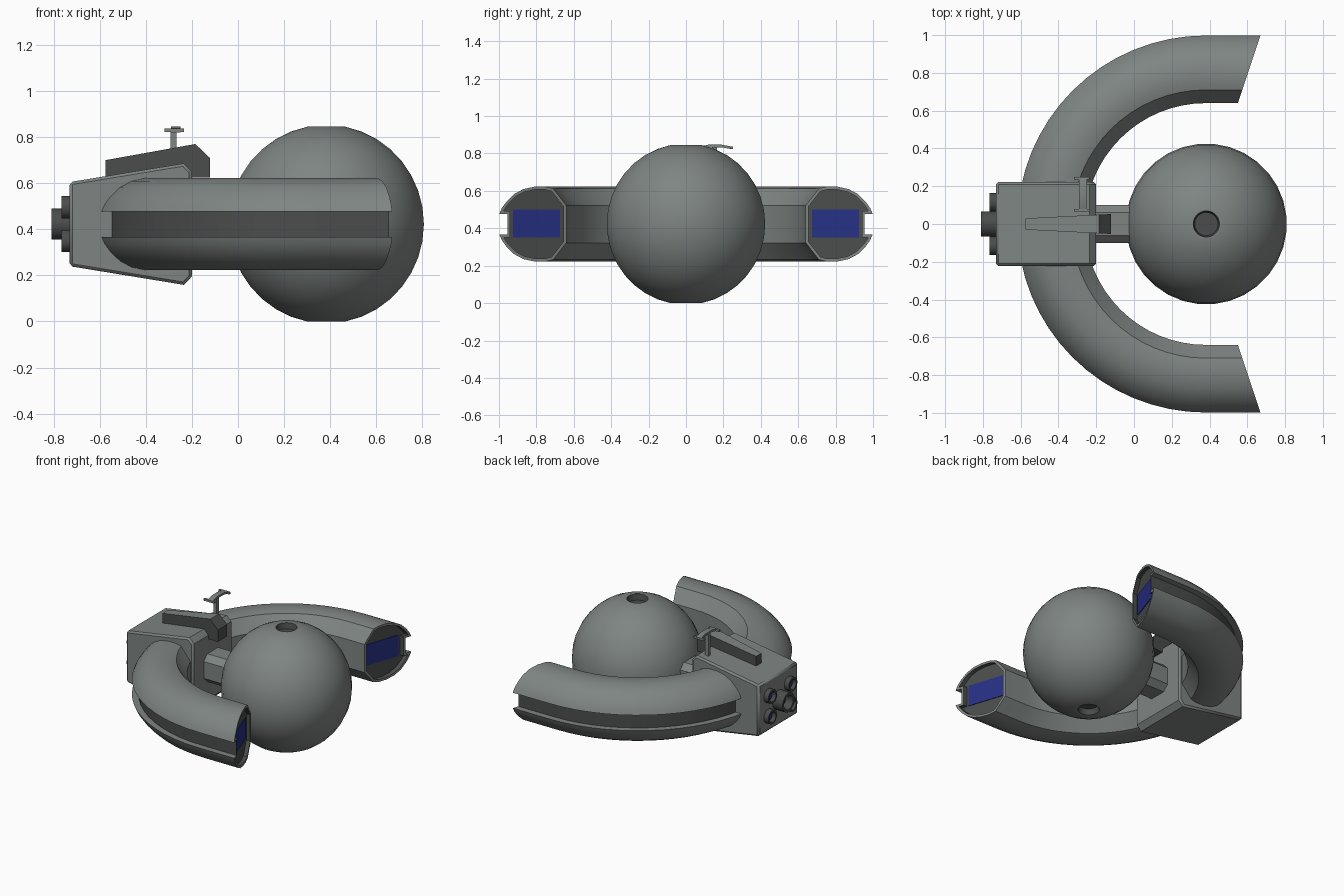
import bpy, bmesh, math
from mathutils import Matrix, Vector

cube = bpy.data.objects.get("Cube")
if cube:
    bpy.data.objects.remove(cube)


def material(name, rgb):
    m = bpy.data.materials.new(name)
    m.use_nodes = True
    m.diffuse_color = (*rgb, 1)
    m.node_tree.nodes["Principled BSDF"].inputs["Base Color"].default_value = (*rgb, 1)
    return m


GREY = material("hull grey", (0.21, 0.235, 0.225))
DARK = material("dark grey", (0.07, 0.075, 0.073))
BLUE = material("deep blue", (0.02, 0.03, 0.24))
MID_Z = 0.4225


def finish(name, bm, mats, angle=35):
    bmesh.ops.recalc_face_normals(bm, faces=bm.faces)
    mesh = bpy.data.meshes.new(name)
    bm.to_mesh(mesh)
    bm.free()
    for m in mats:
        mesh.materials.append(m)
    ob = bpy.data.objects.new(name, mesh)
    bpy.context.collection.objects.link(ob)
    bpy.ops.object.select_all(action="DESELECT")
    ob.select_set(True)
    bpy.context.view_layer.objects.active = ob
    bpy.ops.object.shade_smooth_by_angle(angle=math.radians(angle))
    return ob


def loft(rings, closed_ends=True):
    """Bridge equal-length rings of points; returns bmesh and side faces per ring step."""
    bm = bmesh.new()
    vs = [[bm.verts.new(p) for p in r] for r in rings]
    n = len(rings[0])
    sides = []
    for a, b in zip(vs, vs[1:]):
        sides.append([bm.faces.new((a[i], a[(i + 1) % n], b[(i + 1) % n], b[i])) for i in range(n)])
    caps = [bm.faces.new(vs[0]), bm.faces.new(vs[-1])] if closed_ends else []
    return bm, sides, caps


def lathe(name, profile, matrix, mats, segments, dark_steps=()):
    """Stack circles of (radius, height); chosen steps take the second material."""
    rings = [[(r * math.cos(t), r * math.sin(t), h)
              for t in (math.tau * (i + 0.5) / segments for i in range(segments))]
             for r, h in profile]
    bm, sides, caps = loft(rings)
    for k in dark_steps:
        for f in sides[k]:
            f.material_index = 1
    for f in caps:
        f.material_index = len(mats) - 1
    bm.transform(matrix)
    return finish(name, bm, mats)


def box(name, lo, hi, mat):
    bm = bmesh.new()
    bmesh.ops.create_cube(bm, size=1)
    lo, hi = Vector(lo), Vector(hi)
    bm.transform(Matrix.Translation((lo + hi) / 2) @ Matrix.Diagonal((*(hi - lo), 1)))
    return finish(name, bm, [mat])


# Main sphere with a sunken port at each pole
R, STEPS = 0.429, 16
arc = [(R * math.sin(a), R * math.cos(a)) for a in
       (math.radians(11.25 + 157.5 * i / STEPS) for i in range(STEPS + 1))]
top = arc[0][1]
port = [(0.062, top - 0.04), (0.07, top)]
profile = port + arc + [(r, -h) for r, h in reversed(port)]
last = len(profile) - 2
lathe("main_sphere", profile,
      Matrix.Translation((0.383, 0, MID_Z)) @ Matrix.Diagonal((0.992, 0.992, MID_Z / top, 1)),
      [GREY, DARK], 32, (0, last))

# Curved arms: one grooved section swept around a half circle
CENTRE_X = 0.38
half = [(0.64, 0.1), (0.71, 0.19), (0.75, 0.2), (0.81, 0.2), (0.87, 0.187), (0.92, 0.16),
        (0.96, 0.12), (0.985, 0.085), (0.998, 0.055), (0.955, 0.055)]
section = half + [(r, -h) for r, h in reversed(half)]
groove = len(half) - 1


def end_x(r):
    return 0.55 + (r - 0.64) / 3


def end_ring(side):
    return [(end_x(r), side * r, MID_Z + h) for r, h in section]


rings = [end_ring(1)]
for i in range(33):
    t = math.radians(90 + 180 * i / 32)
    rings.append([(CENTRE_X + r * math.cos(t), r * math.sin(t), MID_Z + h) for r, h in section])
rings.append(end_ring(-1))
bm, sides, caps = loft(rings)
for strip in sides:
    strip[groove].material_index = 1
bmesh.ops.recalc_face_normals(bm, faces=bm.faces)
for cap in caps:
    bmesh.ops.inset_region(bm, faces=[cap], thickness=0.016, use_even_offset=True)
    cap.material_index = 1
    rim = [f for e in cap.edges for f in e.link_faces if f is not cap]
    # sink the cap, leaving a thin shell lip
    inner = bmesh.ops.extrude_discrete_faces(bm, faces=[cap])["faces"][0]
    inner.material_index = 1
    bmesh.ops.translate(bm, verts=inner.verts, vec=(-0.03, 0, 0))
finish("curved_arms", bm, [GREY, DARK])

# Blue panels inside the arm ends
for side, label in ((1, "back"), (-1, "front")):
    flat = [(end_x(r) - d, side * r) for r, d in
            ((0.675, 0.034), (0.925, 0.034), (0.925, 0.025), (0.675, 0.025))]
    bm, _, _ = loft([[(x, y, z) for x, y in flat] for z in (0.35, 0.5)])
    finish(label + "_arm_panel", bm, [BLUE])

# Wedge-shaped engine block
outline = [(-0.73, 0.605), (-0.235, 0.686), (-0.2, 0.65),
           (-0.2, 0.195), (-0.235, 0.159), (-0.73, 0.24)]
bm, _, _ = loft([[(x, y, z) for x, z in outline] for y in (-0.222, 0.222)])
block = finish("engine_block", bm, [GREY], 20)
bevel = block.modifiers.new("edge chamfer", "BEVEL")
bevel.width, bevel.segments, bevel.angle_limit = 0.012, 1, math.radians(60)

# Tapered fin on the block, with dark sides
fin = [(-0.575, 0.62), (-0.575, 0.7), (-0.185, 0.77), (-0.122, 0.71), (-0.122, 0.625)]
bm, _, _ = loft([[(x, s * (0.03 + 0.05 * (x + 0.575)), z) for x, z in fin] for s in (-1, 1)])
bmesh.ops.recalc_face_normals(bm, faces=bm.faces)
bm.normal_update()
for f in bm.faces:
    f.material_index = 0 if f.normal.z > 0.9 else 1
finish("top_fin", bm, [GREY, DARK], 20)

# Neck joining block and sphere
neck = [(0.1, 0.06), (0.06, 0.1), (-0.06, 0.1), (-0.1, 0.06),
        (-0.1, -0.06), (-0.06, -0.1), (0.06, -0.1), (0.1, -0.06)]
bm, _, _ = loft([[(x, y, MID_Z + h) for y, h in neck] for x in (-0.22, 0.02)])
finish("neck", bm, [GREY], 20)

# Engine nozzles: one large in the middle, four small around it
TURN = Matrix.Rotation(-math.pi / 2, 4, "Y")


def nozzle(name, y, z, r, length):
    lathe(name, [(r, 0), (r, length), (r * 0.75, length), (r * 0.6, length * 0.4)],
          Matrix.Translation((-0.725, y, z)) @ TURN, [DARK, DARK, BLUE], 20)


nozzle("centre_nozzle", 0, MID_Z, 0.068, 0.085)
for y, side in ((0.115, "back"), (-0.115, "front")):
    for dz, level in ((0.073, "upper"), (-0.073, "lower")):
        nozzle(f"{side}_{level}_nozzle", y, MID_Z + dz, 0.049, 0.04)

# Antenna: post, arched bar and two cross tips
box("antenna_post", (-0.292, 0.14, 0.66), (-0.266, 0.166, 0.835), GREY)
arch = [(0.07, 0.828), (0.12, 0.84), (0.19, 0.84), (0.245, 0.83)]
bm, _, _ = loft([[(x, y, z + dz) for x, dz in
                  ((-0.29, -0.007), (-0.25, -0.007), (-0.25, 0.007), (-0.29, 0.007))]
                 for y, z in arch])
finish("antenna_bar", bm, [GREY])
for label, y in (("front", 0.065), ("back", 0.235)):
    box(label + "_antenna_tip", (-0.318, y, 0.823), (-0.235, y + 0.015, 0.837), GREY)
